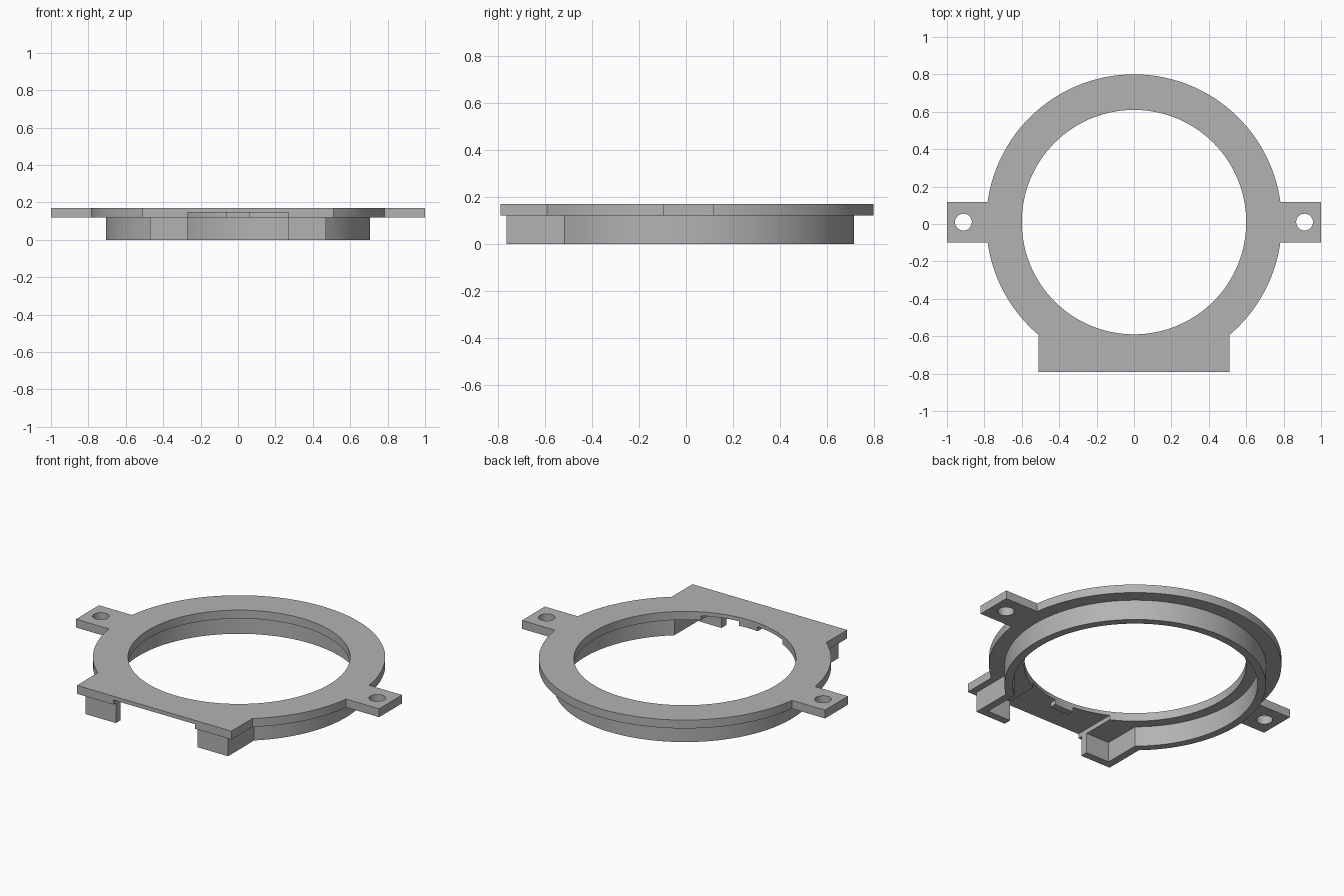
import bpy, bmesh
from math import sin, cos, asin, acos, pi, sqrt

cube = bpy.data.objects.get("Cube")
if cube:
    bpy.data.objects.remove(cube, do_unlink=True)

CY = 0.01                      # ring centre in y
UNDER, TOP = 0.12, 0.17        # flange heights

grey = bpy.data.materials.new("light_grey")
grey.use_nodes = True
colour = (0.45, 0.45, 0.45, 1)
grey.diffuse_color = colour
grey.node_tree.nodes["Principled BSDF"].inputs["Base Color"].default_value = colour


def arc(r, a, b, n, cx=0.0):
    """Points on a circle from angle a to angle b, both included."""
    return [(cx + r * cos(a + (b - a) * i / n), CY + r * sin(a + (b - a) * i / n))
            for i in range(n + 1)]


def mirrored(half):
    """Close a right-hand half outline with its mirror image."""
    return half + [(-x, y) for x, y in reversed(half) if abs(x) > 1e-6]


def prism(name, outline, z0, z1):
    """Extrude a flat outline between two heights."""
    bm = bmesh.new()
    face = bm.faces.new([bm.verts.new((x, y, z0)) for x, y in outline])
    new = bmesh.ops.extrude_face_region(bm, geom=[face])["geom"]
    verts = [v for v in new if isinstance(v, bmesh.types.BMVert)]
    bmesh.ops.translate(bm, verts=verts, vec=(0, 0, z1 - z0))
    bmesh.ops.recalc_face_normals(bm, faces=bm.faces[:])
    mesh = bpy.data.meshes.new(name)
    bm.to_mesh(mesh)
    bm.free()
    mesh.materials.append(grey)
    obj = bpy.data.objects.new(name, mesh)
    bpy.context.collection.objects.link(obj)
    return obj


def activate(obj):
    bpy.ops.object.select_all(action='DESELECT')
    obj.select_set(True)
    bpy.context.view_layer.objects.active = obj


def cut(target, cutter):
    """Subtract the cutter and remove it."""
    cutter.hide_render = True
    activate(target)
    mod = target.modifiers.new("cut", 'BOOLEAN')
    mod.operation, mod.solver, mod.object = 'DIFFERENCE', 'EXACT', cutter
    bpy.ops.object.modifier_apply(modifier=mod.name)
    bpy.data.objects.remove(cutter, do_unlink=True)


# Flange: disc with a square front apron and two side lugs
R, APRON, LUG = 0.79, 0.51, 0.108
half = [(APRON, -0.79)]
half += arc(R, -acos(APRON / R), -asin(LUG / R), 24)
half += [(1.0, CY - LUG), (1.0, CY + LUG)]
half += arc(R, asin(LUG / R), pi / 2, 48)
flange = prism("flange", mirrored(half), UNDER, TOP)

# Central opening and screw holes
cut(flange, prism("opening_cutter", arc(0.60, 0, 2 * pi, 128)[:-1], 0, 0.3))
for side in (-1, 1):
    hole = arc(0.045, 0, 2 * pi, 32, side * 0.912)[:-1]
    cut(flange, prism("screw_hole_cutter", hole, 0, 0.3))

# Shallow channel under the apron, leaving a small tab by the opening
channel = [(0.27, -0.9), (0.27, -0.5), (0.062, -0.5), (0.062, -0.63)]
cut(flange, prism("channel_cutter", mirrored(channel), 0.05, 0.147))

# Skirt: open ring wall running into a squared front pocket
W, RS, BX, BY, GAP = 0.045, 0.707, 0.47, -0.765, 0.27
RI, IX = RS - W, BX - W
a_out, a_in = -acos(BX / RS), -acos(IX / RI)
outer = [(GAP, BY), (BX, BY)] + arc(RS, a_out, pi - a_out, 120)
outer += [(-BX, BY), (-GAP, BY)]
inner = [(-GAP, BY + W), (-IX, BY + W)] + arc(RI, pi - a_in, a_in, 120)
inner += [(IX, BY + W), (GAP, BY + W)]
skirt = prism("skirt", outer + inner, 0, UNDER)

for obj in (flange, skirt):
    activate(obj)
    bpy.ops.object.shade_smooth_by_angle()
